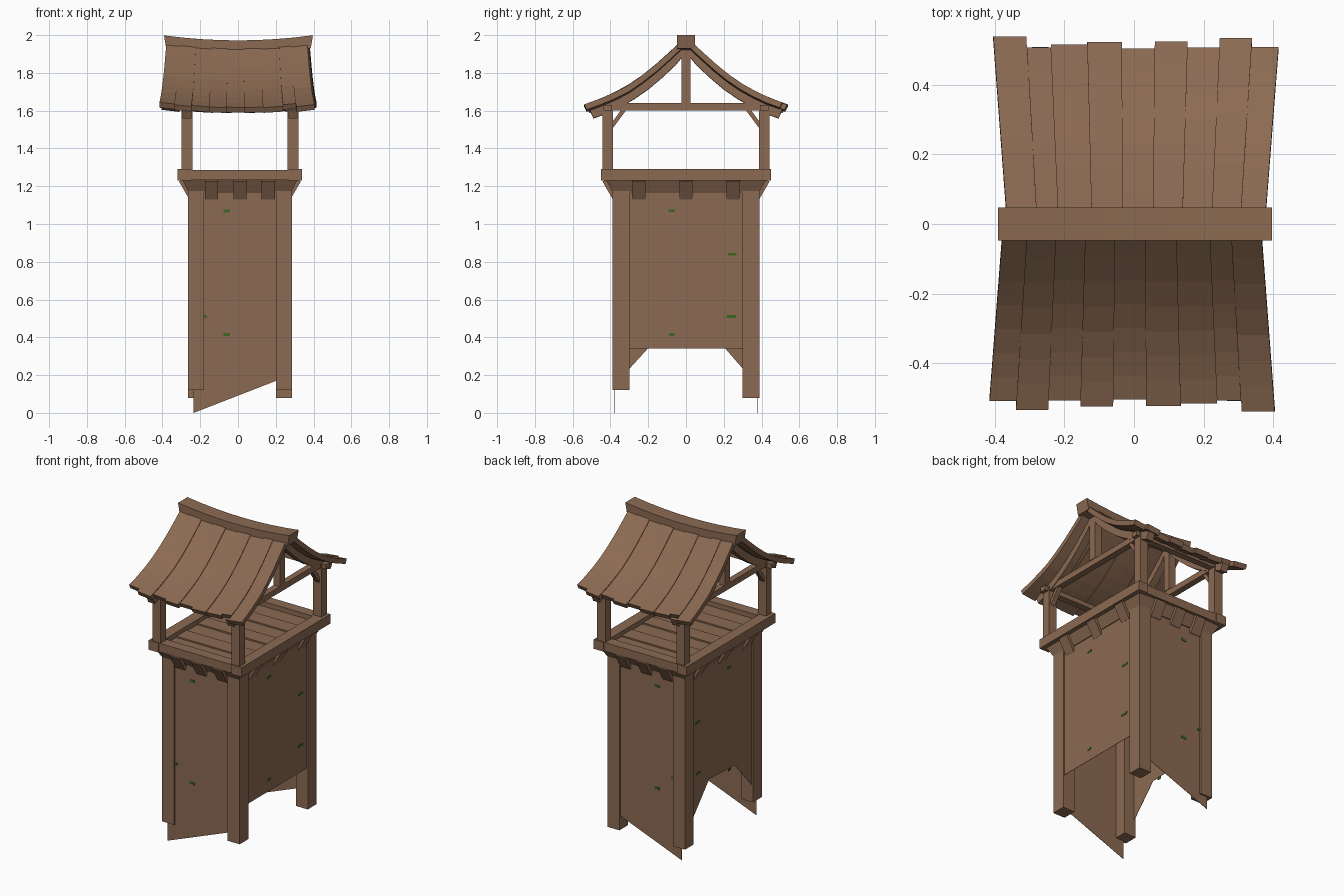
import bpy, bmesh
from mathutils import Vector

if "Cube" in bpy.data.objects:
    bpy.data.objects.remove(bpy.data.objects["Cube"])


def material(name, rgb):
    m = bpy.data.materials.new(name)
    m.diffuse_color = (*rgb, 1)
    m.use_nodes = True
    m.node_tree.nodes["Principled BSDF"].inputs["Base Color"].default_value = m.diffuse_color
    return m


WOOD = material("brown wood", (0.258, 0.144, 0.084))
MOSS = material("moss green", (0.045, 0.135, 0.017))


def loft(name, sections, mat=WOOD):
    """Solid skinned through a list of closed sections."""
    bm = bmesh.new()
    rings = [[bm.verts.new(p) for p in s] for s in sections]
    n = len(rings[0])
    for a, b in zip(rings, rings[1:]):
        for i in range(n):
            j = (i + 1) % n
            bm.faces.new((a[i], a[j], b[j], b[i]))
    bm.faces.new(rings[0])
    bm.faces.new(rings[-1])
    bmesh.ops.recalc_face_normals(bm, faces=bm.faces)
    me = bpy.data.meshes.new(name)
    bm.to_mesh(me)
    bm.free()
    me.materials.append(mat)
    ob = bpy.data.objects.new(name, me)
    bpy.context.collection.objects.link(ob)
    return ob


def rect(x0, x1, y0, y1, z):
    return [(x0, y0, z), (x1, y0, z), (x1, y1, z), (x0, y1, z)]


def box(name, x0, x1, y0, y1, z0, z1, mat=WOOD):
    return loft(name, [rect(x0, x1, y0, y1, z0), rect(x0, x1, y0, y1, z1)], mat)


def beam(name, p, q, side, width, depth):
    """Straight beam from p to q; side is its horizontal width direction."""
    p, q, side = Vector(p), Vector(q), Vector(side)
    up = (q - p).cross(side).normalized() * depth / 2
    s = side * width / 2
    loft(name, [[c - s - up, c + s - up, c + s + up, c - s + up] for c in (p, q)])


# ---- tower legs (front pair slightly shorter)
for lr, x0, x1 in (("left", -0.265, -0.18), ("right", 0.2, 0.285)):
    box("front_leg_" + lr, x0, x1, -0.39, -0.3, 0.12, 1.22)
    box("back_leg_" + lr, x0, x1, 0.3, 0.39, 0.08, 1.22)

# ---- thin wall panels with uneven lower edges
slanted = [(-0.235, 0.0), (0.215, 0.175), (0.215, 1.2), (-0.235, 1.2)]
for name, y in (("front_wall", -0.378), ("back_wall", 0.378)):
    loft(name, [[(x, y + d, z) for x, z in slanted] for d in (-0.001, 0.001)])
flat = [(-0.33, 0.34), (0.33, 0.34), (0.33, 1.2), (-0.33, 1.2)]
notched = [(-0.33, 0.2), (-0.13, 0.42), (0.13, 0.43), (0.33, 0.2), (0.33, 1.2), (-0.33, 1.2)]
for name, x, prof in (("right_wall", 0.274, flat), ("left_wall", -0.254, notched)):
    loft(name, [[(x + d, y, z) for y, z in prof] for d in (-0.001, 0.001)])

# ---- moss flecks on the walls
for x, z, w in ((-0.06, 1.07, 0.033), (-0.06, 0.415, 0.033), (-0.172, 0.51, 0.014)):
    for name, y in (("front_moss", -0.380), ("back_moss", 0.380)):
        box(name, x - w / 2, x + w / 2, y - 0.0015, y + 0.0015, z - 0.008, z + 0.008, MOSS)
for y, z, w in ((-0.075, 1.07, 0.033), (-0.075, 0.415, 0.028), (0.245, 0.84, 0.046), (0.24, 0.51, 0.05)):
    for name, x in (("right_moss", 0.276), ("left_moss", -0.256)):
        box(name, x - 0.0015, x + 0.0015, y - w / 2, y + w / 2, z - 0.007, z + 0.007, MOSS)

# ---- flared underside and platform rim
loft("platform_underside", [rect(-0.26, 0.28, -0.385, 0.385, 1.165),
                            rect(-0.295, 0.315, -0.425, 0.425, 1.235)])
for lr, x0, x1 in (("left", -0.32, -0.25), ("right", 0.27, 0.34)):
    box("side_rim_" + lr, x0, x1, -0.45, 0.45, 1.23, 1.29)
for fb, s in (("front", -1), ("back", 1)):
    ys = sorted((s * 0.375, s * 0.443))
    box("rim_" + fb, -0.25, 0.27, *ys, 1.232, 1.287)

# ---- floor planks
n = 7
pitch = 0.75 / n
for i in range(n):
    y = -0.375 + i * pitch
    box("floor_plank", -0.25, 0.27, y + 0.003, y + pitch - 0.003, 1.23, 1.258 + 0.006 * (i % 2))

# ---- angled brackets below the platform
for s in (-1, 1):
    for x in (-0.14, 0.01, 0.16):
        beam("end_bracket", (x, s * 0.37, 1.14), (x, s * 0.425, 1.235), (1, 0, 0), 0.07, 0.04)
    for y in (-0.25, 0, 0.25):
        beam("side_bracket", (0.01 + s * 0.25, y, 1.14), (0.01 + s * 0.305, y, 1.235), (0, 1, 0), 0.07, 0.04)

# ---- roof curve: upper surface height by distance from the ridge
PROFILE = [(0.0, 1.995), (0.05, 1.95), (0.13, 1.873), (0.22, 1.797),
           (0.32, 1.728), (0.42, 1.677), (0.55, 1.629)]


def height(y):
    for (a, za), (b, zb) in zip(PROFILE, PROFILE[1:]):
        if y <= b:
            return za + (zb - za) * (y - a) / (b - a)
    return PROFILE[-1][1]


def sag(x):
    return -0.028 * (1 - min(1, (x / 0.4) ** 2))


def fan(y):
    return 0.9 + 0.1 * y / 0.54


# ---- roof planks, the front slope being the back one turned half round
EDGES = [-0.405, -0.31, -0.24, -0.135, -0.035, 0.06, 0.155, 0.247, 0.34, 0.418]
LENGTHS = [0.54, 0.508, 0.517, 0.523, 0.505, 0.525, 0.508, 0.535, 0.51]
for slope, s in (("back", 1), ("front", -1)):
    for i, length in enumerate(LENGTHS):
        a, b = EDGES[i], EDGES[i + 1]
        lift = 0.005 * (i % 2)
        secs = []
        for k in range(8):
            y = 0.025 + (length - 0.025) * k / 7
            xa, xb = a * fan(y), b * fan(y)
            za, zb = (height(y) + sag(x) + lift for x in (xa, xb))
            yl = y - 0.014
            secs.append([(s * xa, s * y, za), (s * xb, s * y, zb),
                         (s * xb, s * yl, zb - 0.028), (s * xa, s * yl, za - 0.028)])
        loft("roof_plank_" + slope, secs)

# ---- sagging ridge beam
secs = []
for k in range(9):
    x = -0.39 + 0.785 * k / 8
    top = 2.0 + sag(x)
    tilt = 0.01 * x / 0.39
    secs.append([(x + tilt * 0.2, -0.048, top), (x + tilt * 0.2, 0.048, top),
                 (x - tilt, 0.048, top - 0.07), (x - tilt, -0.048, top - 0.07)])
loft("ridge_beam", secs)

# ---- open frame: posts, ties, king posts, knee braces, rafters
for lr, x in (("left", -0.27), ("right", 0.292)):
    box("tie_beam_" + lr, x - 0.02, x + 0.02, -0.42, 0.42, 1.602, 1.64)
    box("king_post_" + lr, x - 0.024, x + 0.024, -0.024, 0.024, 1.64, 1.91)
    for s in (-1, 1):
        ys = sorted((s * 0.387, s * 0.442))
        box("roof_post_" + lr, x - 0.029, x + 0.029, *ys, 1.25, 1.63)
        beam("knee_brace_" + lr, (x, s * 0.395, 1.515), (x, s * 0.325, 1.61), (1, 0, 0), 0.03, 0.022)
        secs = []
        for k in range(8):
            y = 0.51 * k / 7
            z = height(y) + sag(x) - 0.026
            yl = max(0, y - 0.02)
            secs.append([(x - 0.024, s * y, z), (x + 0.024, s * y, z),
                         (x + 0.024, s * yl, z - 0.045), (x - 0.024, s * yl, z - 0.045)])
        loft("rafter_" + lr, secs)

# ---- eave beams along both sides
for s in (-1, 1):
    ys = sorted((s * 0.393, s * 0.436))
    box("eave_beam", -0.33, 0.345, *ys, 1.6, 1.63)
